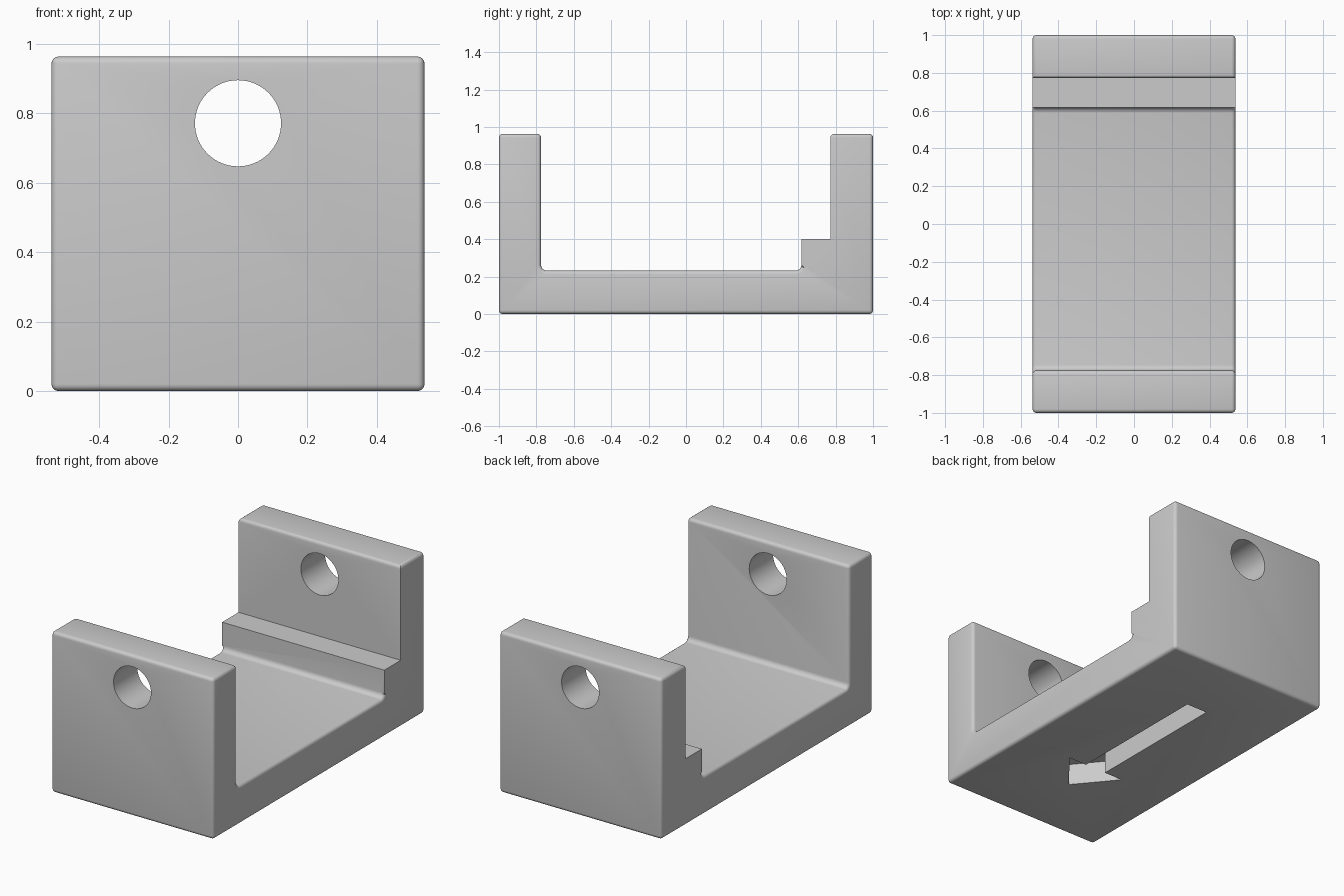
import bpy
import bmesh
from math import cos, sin, pi, radians

if "Cube" in bpy.data.objects:
    bpy.data.objects.remove(bpy.data.objects["Cube"])

HALF_X, TOP, FLOOR, STEP = 0.537, 0.963, 0.232, 0.40
FRONT_IN, BACK_IN, STEP_Y = -0.775, 0.772, 0.617
FILLET, ROUND = 0.03, 0.02

grey = bpy.data.materials.new("plain grey")
grey.use_nodes = True
colour = (0.6, 0.6, 0.6, 1)
grey.diffuse_color = colour
grey.node_tree.nodes["Principled BSDF"].inputs["Base Color"].default_value = colour


def prism(name, points, depth):
    """Extrude a closed outline along the given vector."""
    bm = bmesh.new()
    face = bm.faces.new([bm.verts.new(p) for p in points])
    new = bmesh.ops.extrude_face_region(bm, geom=[face])["geom"]
    bmesh.ops.translate(bm, vec=depth, verts=[v for v in new if isinstance(v, bmesh.types.BMVert)])
    bmesh.ops.recalc_face_normals(bm, faces=bm.faces)
    mesh = bpy.data.meshes.new(name)
    bm.to_mesh(mesh)
    bm.free()
    mesh.materials.append(grey)
    obj = bpy.data.objects.new(name, mesh)
    bpy.context.collection.objects.link(obj)
    return obj


def arc(cy, cz, start, steps=5):
    """Quarter-circle fillet, clockwise in descending angle."""
    angles = [start - pi / 2 * i / steps for i in range(steps + 1)]
    return [(cy + FILLET * cos(a), cz + FILLET * sin(a)) for a in angles]


# Side profile: two walls, floor fillets and a step at the back
profile = [(-1, 0), (1, 0), (1, TOP), (BACK_IN, TOP), (BACK_IN, STEP), (STEP_Y, STEP)]
profile += arc(STEP_Y - FILLET, FLOOR + FILLET, 0)
profile += arc(FRONT_IN + FILLET, FLOOR + FILLET, -pi / 2)
profile += [(FRONT_IN, TOP), (-1, TOP)]
bracket = prism("bracket", [(-HALF_X, y, z) for y, z in profile], (2 * HALF_X, 0, 0))

# Round the outer edges, keeping the step crisp
bm = bmesh.new()
bm.from_mesh(bracket.data)


def rounded(edge):
    mid = (edge.verts[0].co + edge.verts[1].co) / 2
    on_step = 0.6 < mid.y < 0.8 and 0.27 < mid.z < 0.94
    return edge.calc_face_angle() > radians(60) and not on_step


bmesh.ops.bevel(bm, geom=[e for e in bm.edges if rounded(e)], offset=ROUND,
                segments=4, profile=0.5, affect='EDGES', clamp_overlap=True)
bm.to_mesh(bracket.data)
bm.free()

# Cutters: a bore through both walls and an arrow recess underneath
circle = [(0.124 * cos(2 * pi * i / 64), -1.2, 0.771 + 0.124 * sin(2 * pi * i / 64)) for i in range(64)]
bore = prism("bore_cutter", circle, (0, 2.4, 0))
half_arrow = [(0.07, 0.552), (0.07, -0.338), (0.192, -0.338)]
outline = half_arrow + [(0, -0.57)] + [(-x, y) for x, y in reversed(half_arrow)]
arrow = prism("arrow_cutter", [(x, y, -0.1) for x, y in outline], (0, 0, 0.23))

bpy.ops.object.select_all(action='DESELECT')
bpy.context.view_layer.objects.active = bracket
bracket.select_set(True)
for cutter in (bore, arrow):
    cutter.hide_render = True
    cut = bracket.modifiers.new("cut", 'BOOLEAN')
    cut.operation, cut.solver, cut.object = 'DIFFERENCE', 'EXACT', cutter
    bpy.ops.object.modifier_apply(modifier=cut.name)
    bpy.data.objects.remove(cutter)

bpy.ops.object.shade_smooth_by_angle(angle=radians(30))
